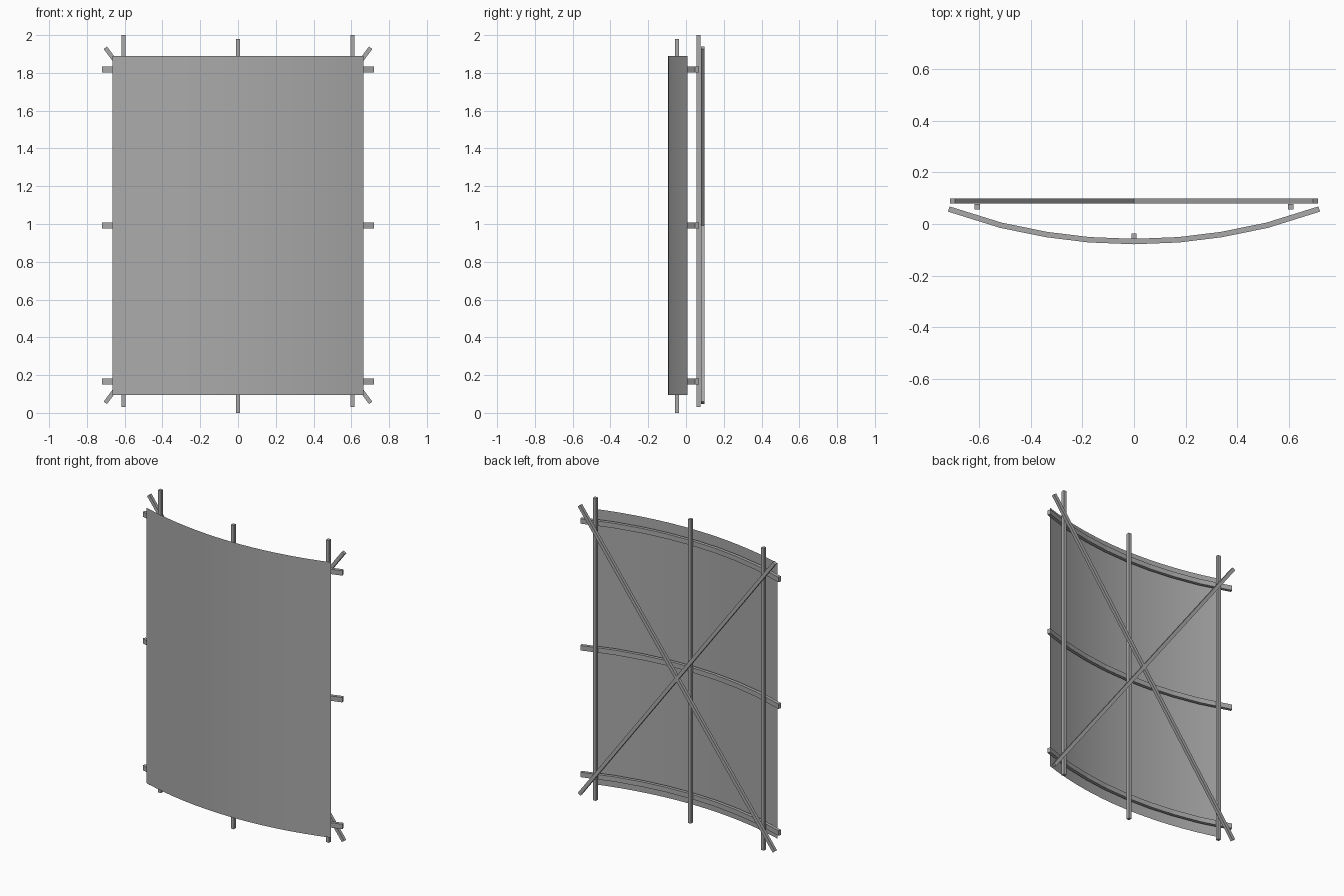
import bpy
import bmesh
from math import asin, sin, cos, hypot, atan2
from mathutils import Vector, Matrix

cube = bpy.data.objects.get("Cube")
if cube:
    bpy.data.objects.remove(cube, do_unlink=True)

grey = bpy.data.materials.new("mid_grey")
grey.use_nodes = True
colour = (0.40, 0.40, 0.40, 1)
grey.diffuse_color = colour
grey.node_tree.nodes["Principled BSDF"].inputs["Base Color"].default_value = colour


def finish(bm, name):
    bmesh.ops.recalc_face_normals(bm, faces=bm.faces)
    mesh = bpy.data.meshes.new(name)
    bm.to_mesh(mesh)
    bm.free()
    mesh.materials.append(grey)
    obj = bpy.data.objects.new(name, mesh)
    bpy.context.collection.objects.link(obj)
    return obj


def bar(name, centre, size, tilt=0.0):
    """Square bar, tilted about the y axis."""
    bm = bmesh.new()
    bmesh.ops.create_cube(bm, size=1, matrix=Matrix.Translation(centre)
                          @ Matrix.Rotation(tilt, 4, "Y")
                          @ Matrix.Diagonal((*size, 1)))
    return finish(bm, name)


def sheet(bm, path, low, high):
    """Upright strip of faces following a path in plan."""
    rows = [[bm.verts.new((x, y, z)) for x, y in path] for z in (low, high)]
    for i in range(len(path) - 1):
        bm.faces.new((rows[0][i], rows[0][i + 1], rows[1][i + 1], rows[1][i]))


# Curved front panel, a thin sheet bulging forward
radius, half_width, segments = 2.2, 0.665, 16
sweep = asin(half_width / radius)
arc = []
for i in range(segments + 1):
    a = sweep * (2 * i / segments - 1)
    arc.append((radius * sin(a), -0.095 + radius * (1 - cos(a))))
bm = bmesh.new()
sheet(bm, arc, 0.095, 1.89)
panel = finish(bm, "curved_panel")
for p in panel.data.polygons:
    p.use_smooth = True

# Bent horizontal rails behind the panel
half = [(0, -0.068), (0.174, -0.061), (0.337, -0.041), (0.515, -0.005), (0.717, 0.058)]
path = [Vector((-x, y)) for x, y in half[:0:-1]] + [Vector(p) for p in half]
inner, outer = [], []
for i, p in enumerate(path):
    along = (path[min(i + 1, len(path) - 1)] - path[max(i - 1, 0)]).normalized()
    side = Vector((-along.y, along.x)) * 0.0105
    inner.append(p + side)
    outer.append(p - side)
for name, z in (("lower", 0.166), ("middle", 0.992), ("upper", 1.818)):
    bm = bmesh.new()
    rings = [[bm.verts.new((q.x, q.y, z + dz))
              for q, dz in ((a, -0.016), (b, -0.016), (b, 0.016), (a, 0.016))]
             for a, b in zip(inner, outer)]
    for r, s in zip(rings, rings[1:]):
        for k in range(4):
            n = (k + 1) % 4
            bm.faces.new((r[k], r[n], s[n], s[k]))
    bm.faces.new(rings[0])
    bm.faces.new(rings[-1])
    finish(bm, name + "_rail")

# Upright bars
bar("centre_upright", (0, -0.047, 0.99), (0.02, 0.022, 1.98))
for name, sx in (("left", 1), ("right", -1)):
    bar(name + "_upright", (sx * 0.606, 0.067, 1.015), (0.021, 0.022, 1.97))

# Crossed diagonal braces at the back
run, rise = 1.405, 1.88
for name, sx in (("left", 1), ("right", -1)):
    bar(name + "_brace", (0, 0.089, 0.993), (0.022, 0.02, hypot(run, rise)),
        sx * atan2(run, rise))
